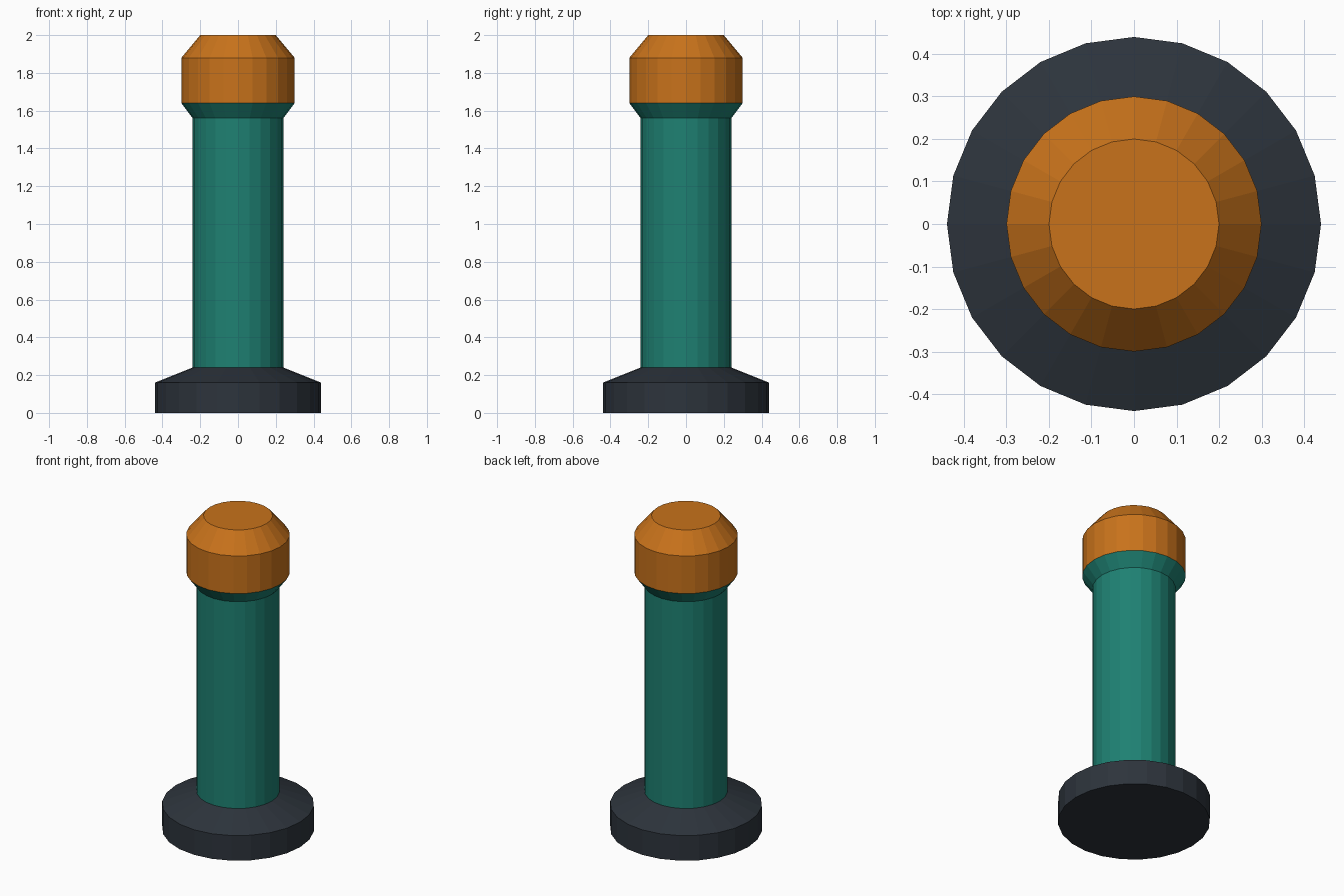
import bpy, bmesh
from math import cos, sin, tau

if "Cube" in bpy.data.objects:
    bpy.data.objects.remove(bpy.data.objects["Cube"])

SIDES = 24


def lathe(name, profile, color, cap_bottom=False, cap_top=False):
    """Revolve (radius, z) points about z into a flat-shaded part."""
    bm = bmesh.new()
    rings = [[bm.verts.new((r * cos(tau * i / SIDES), r * sin(tau * i / SIDES), z))
              for i in range(SIDES)] for r, z in profile]
    for lo, hi in zip(rings, rings[1:]):
        for i in range(SIDES):
            j = (i + 1) % SIDES
            bm.faces.new((lo[i], lo[j], hi[j], hi[i]))
    if cap_bottom:
        bm.faces.new(rings[0][::-1])
    if cap_top:
        bm.faces.new(rings[-1])
    mesh = bpy.data.meshes.new(name)
    bm.to_mesh(mesh)
    bm.free()
    mat = bpy.data.materials.new(name + "_color")
    mat.diffuse_color = (*color, 1)
    mat.use_nodes = True
    mat.node_tree.nodes["Principled BSDF"].inputs["Base Color"].default_value = mat.diffuse_color
    mesh.materials.append(mat)
    obj = bpy.data.objects.new(name, mesh)
    bpy.context.collection.objects.link(obj)
    return obj


# Dark foot with sloped top
lathe("base", [(0.44, 0), (0.44, 0.16), (0.24, 0.24)],
      (0.026, 0.034, 0.045), cap_bottom=True)

# Teal shaft with flared collar
lathe("post", [(0.24, 0.24), (0.24, 1.56), (0.30, 1.64)], (0.013, 0.22, 0.17))

# Orange head with chamfered top
lathe("cap", [(0.30, 1.64), (0.30, 1.88), (0.20, 2.0)],
      (0.58, 0.17, 0.011), cap_top=True)
